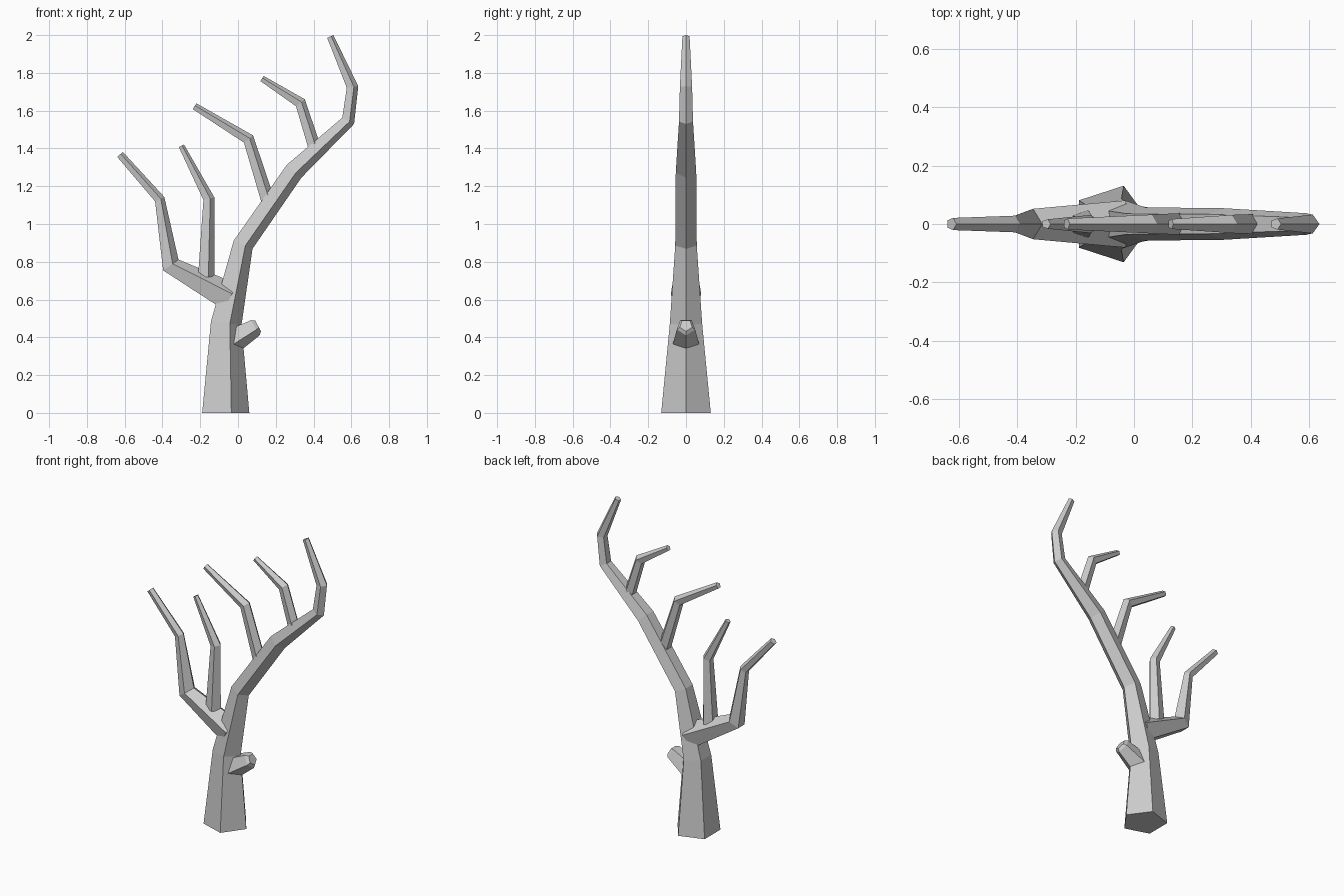
import bpy, bmesh, math
from mathutils import Vector

if "Cube" in bpy.data.objects:
    bpy.data.objects.remove(bpy.data.objects["Cube"])

SIDES = 5


def limb(name, path):
    """Sweep a tapering pentagon along (x, z, radius) points in the xz plane."""
    pts = [Vector((x, 0, z)) for x, z, r in path]
    dirs = [(b - a).normalized() for a, b in zip(pts, pts[1:])]
    bm = bmesh.new()
    rings = []
    for i, (p, (_, _, r)) in enumerate(zip(pts, path)):
        d = (dirs[max(i - 1, 0)] + dirs[min(i, len(dirs) - 1)]).normalized()
        u, v = Vector((d.z, 0, -d.x)), Vector((0, 1, 0))
        ring = []
        for k in range(SIDES):
            a = 2 * math.pi * k / SIDES
            co = p + r * (math.cos(a) * u + math.sin(a) * v)
            if p.z == 0:          # flat foot on the ground
                co.z = 0
            ring.append(bm.verts.new(co))
        rings.append(ring)
    for lo, hi in zip(rings, rings[1:]):
        for k in range(SIDES):
            n = (k + 1) % SIDES
            bm.faces.new((lo[k], lo[n], hi[n], hi[k]))
    bm.faces.new(rings[0][::-1])
    bm.faces.new(rings[-1])
    mesh = bpy.data.meshes.new(name)
    bm.to_mesh(mesh)
    bm.free()
    obj = bpy.data.objects.new(name, mesh)
    bpy.context.collection.objects.link(obj)
    return obj


# Main trunk, leaning right and hooking back at the tip
limb("trunk", [(-0.078, 0, 0.138), (-0.071, 0.475, 0.09), (0.022, 0.893, 0.06),
               (0.293, 1.283, 0.057), (0.58, 1.548, 0.039),
               (0.603, 1.725, 0.034), (0.487, 1.992, 0.02)])

# Large left branch and the twig rising from it
limb("left_branch", [(-0.043, 0.607, 0.085), (-0.36, 0.78, 0.055),
                     (-0.417, 1.13, 0.03), (-0.626, 1.367, 0.022)])
limb("left_twig", [(-0.172, 0.72, 0.049), (-0.157, 1.133, 0.033),
                   (-0.301, 1.413, 0.017)])

# Two twigs on the upper trunk
limb("middle_twig", [(0.162, 1.10, 0.04), (0.053, 1.448, 0.034),
                     (-0.231, 1.622, 0.02)])
limb("upper_twig", [(0.40, 1.41, 0.036), (0.328, 1.64, 0.033),
                    (0.126, 1.769, 0.018)])

# Broken stub low on the right
limb("stub", [(-0.044, 0.378, 0.075), (0.09, 0.455, 0.051),
              (0.105, 0.463, 0.035)])
